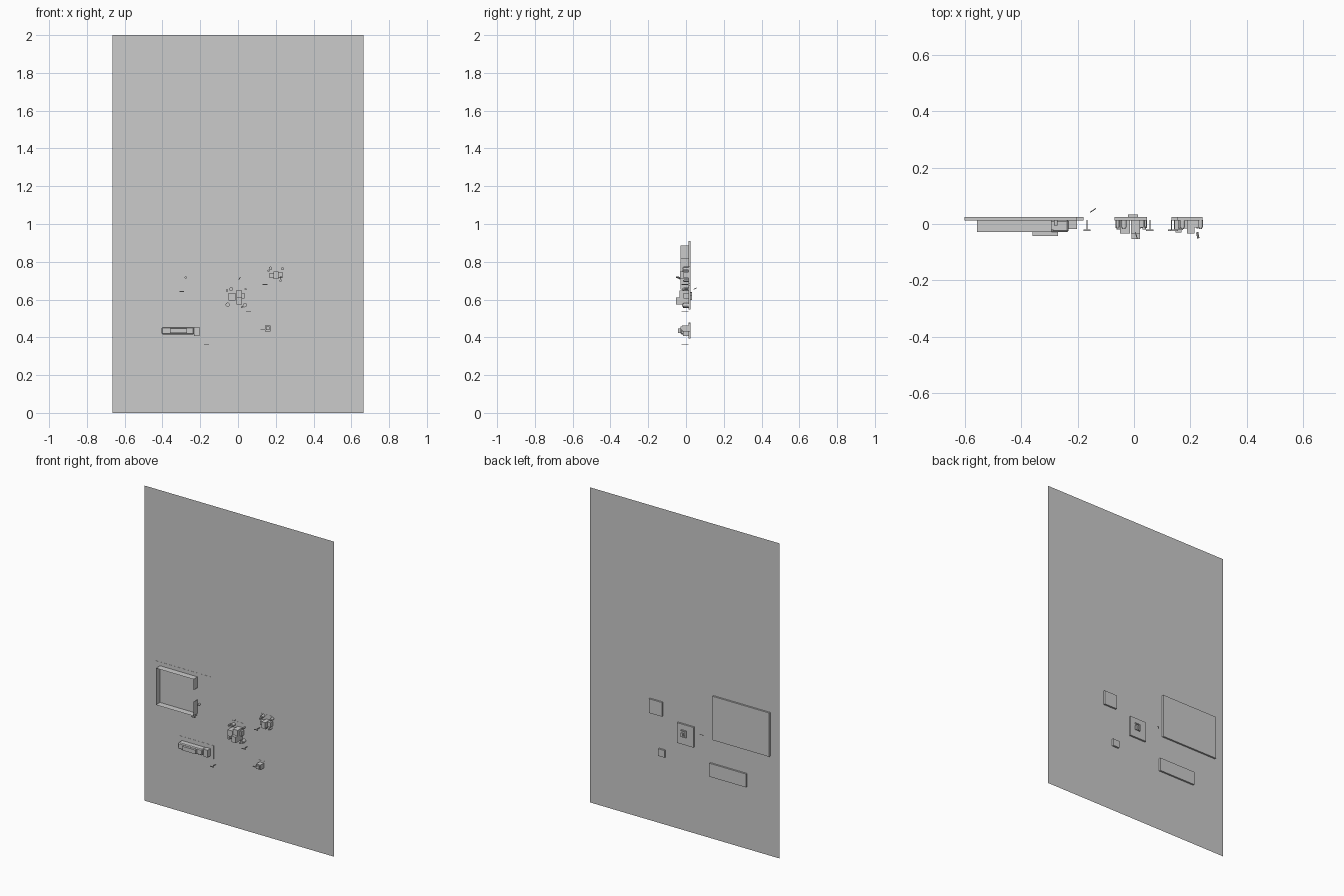
import bpy, bmesh, math
from mathutils import Matrix, Vector

if "Cube" in bpy.data.objects:
    bpy.data.objects.remove(bpy.data.objects["Cube"])

PANEL_Y = 0.014


def finish(name, bm):
    me = bpy.data.meshes.new(name)
    bm.to_mesh(me)
    bm.free()
    ob = bpy.data.objects.new(name, me)
    bpy.context.collection.objects.link(ob)
    return ob


def box(name, x0, x1, y0, y1, z0, z1, bevel=0):
    bm = bmesh.new()
    bmesh.ops.create_cube(bm, size=1, matrix=Matrix.Translation(
        ((x0 + x1) / 2, (y0 + y1) / 2, (z0 + z1) / 2)) @ Matrix.Diagonal((x1 - x0, y1 - y0, z1 - z0, 1)))
    ob = finish(name, bm)
    if bevel:
        m = ob.modifiers.new("edge_bevel", 'BEVEL')
        m.width, m.segments = bevel, 1
    return ob


def rod(name, a, b, r, sides=12):
    a, b = Vector(a), Vector(b)
    d = b - a
    bm = bmesh.new()
    bmesh.ops.create_cone(bm, cap_ends=True, segments=sides, radius1=r, radius2=r, depth=d.length,
                          matrix=Matrix.Translation((a + b) / 2) @ d.to_track_quat('Z', 'Y').to_matrix().to_4x4())
    return finish(name, bm)


def ribbon(name, pts, y0, y1):
    # open sheet-thin wall following a path in x, z
    bm = bmesh.new()
    rows = [(bm.verts.new((x, y0, z)), bm.verts.new((x, y1, z))) for x, z in pts]
    for (a, b), (c, d) in zip(rows, rows[1:]):
        bm.faces.new((a, b, d, c))
    return finish(name, bm)


# thin backing panel
bm = bmesh.new()
bm.faces.new([bm.verts.new((x, PANEL_Y, z)) for x, z in
              ((-.665, 0), (.665, 0), (.665, 2), (-.665, 2))])
finish("backing_panel", bm)

# mounting plates: x0, x1, z0, z1
plates = {
    "large_plate": (-.602, -.203, .632, .91),
    "long_plate": (-.438, -.18, .394, .479),
    "centre_plate": (-.07, .047, .548, .676),
    "upper_plate": (.152, .243, .685, .775),
    "small_plate": (.133, .178, .43, .475),
}
for name, (x0, x1, z0, z1) in plates.items():
    box(name, x0, x1, PANEL_Y - .001, .025, z0, z1)

# open C-shaped wall on the large plate
ribbon("frame_wall", [(-.293, .817), (-.293, .886), (-.557, .886),
                      (-.557, .653), (-.293, .653), (-.293, .743)], -.028, PANEL_Y)
rod("frame_knob", (-.277, PANEL_Y, .717), (-.277, -.005, .717), .006)

# long bar with stepped end
box("long_bar", -.404, -.232, -.028, PANEL_Y, .416, .455, .005)
box("bar_end", -.232, -.203, -.017, PANEL_Y, .408, .455)
box("bar_front", -.36, -.27, -.042, -.027, .422, .448)

# central device blocks and rear square collar
box("centre_left_block", -.05, -.014, -.034, PANEL_Y, .595, .634)
box("centre_upper_block", -.011, .022, -.034, PANEL_Y, .612, .648)
box("centre_lower_block", -.009, .021, -.053, PANEL_Y, .574, .612)
box("centre_side_block", .022, .034, -.012, PANEL_Y, .605, .635)
for n, (x0, x1, z0, z1) in enumerate(((-.022, .014, .634, .641), (-.022, .014, .597, .604),
                                      (-.022, -.014, .604, .634), (.0, .014, .604, .622))):
    box(f"rear_collar_{n}", x0, x1, .025, .033, z0, z1)

# upper and small device blocks
box("upper_left_block", .166, .188, -.016, PANEL_Y, .715, .74)
box("upper_middle_block", .188, .214, -.033, PANEL_Y, .708, .748)
box("upper_right_block", .214, .236, -.012, PANEL_Y, .715, .745)
box("small_block", .142, .173, -.021, PANEL_Y, .432, .463)
box("small_block_tip", .148, .168, -.03, -.021, .438, .457)

# round knobs: x, z, radius, front y
knobs = [(-.055, .573, .011, -.014), (-.036, .655, .01, -.012), (.036, .57, .011, -.014),
         (-.058, .648, .006, -.01), (.022, .56, .006, -.01), (.04, .655, .005, -.008),
         (.172, .765, .009, -.012), (.236, .763, .008, -.012), (.162, .752, .006, -.012),
         (.226, .7, .006, -.01)]
for n, (x, z, r, y) in enumerate(knobs):
    ob = rod(f"knob_{n}", (x, PANEL_Y, z), (x, y, z), r, 16)
    rod(f"knob_cap_{n}", (x, y, z), (x, y - .006, z), r * .6, 12)

# flat T-shaped pins beside each device
for n, (x, z) in enumerate(((-.167, .363), (.056, .536), (.143, .68), (.133, .443), (-.298, .643))):
    rod(f"pin_stem_{n}", (x, PANEL_Y, z), (x, -.022, z), .002, 6)
    box(f"pin_head_{n}", x - .013, x + .013, -.025, -.02, z - .002, z + .002)

# small loose wires
rod("rear_wire", (-.155, .042, .655), (-.135, .055, .662), .002, 6)
rod("front_wire", (.224, -.03, .715), (.228, -.05, .72), .004, 8)
rod("centre_wire", (.005, -.03, .708), (.012, -.053, .718), .002, 6)
